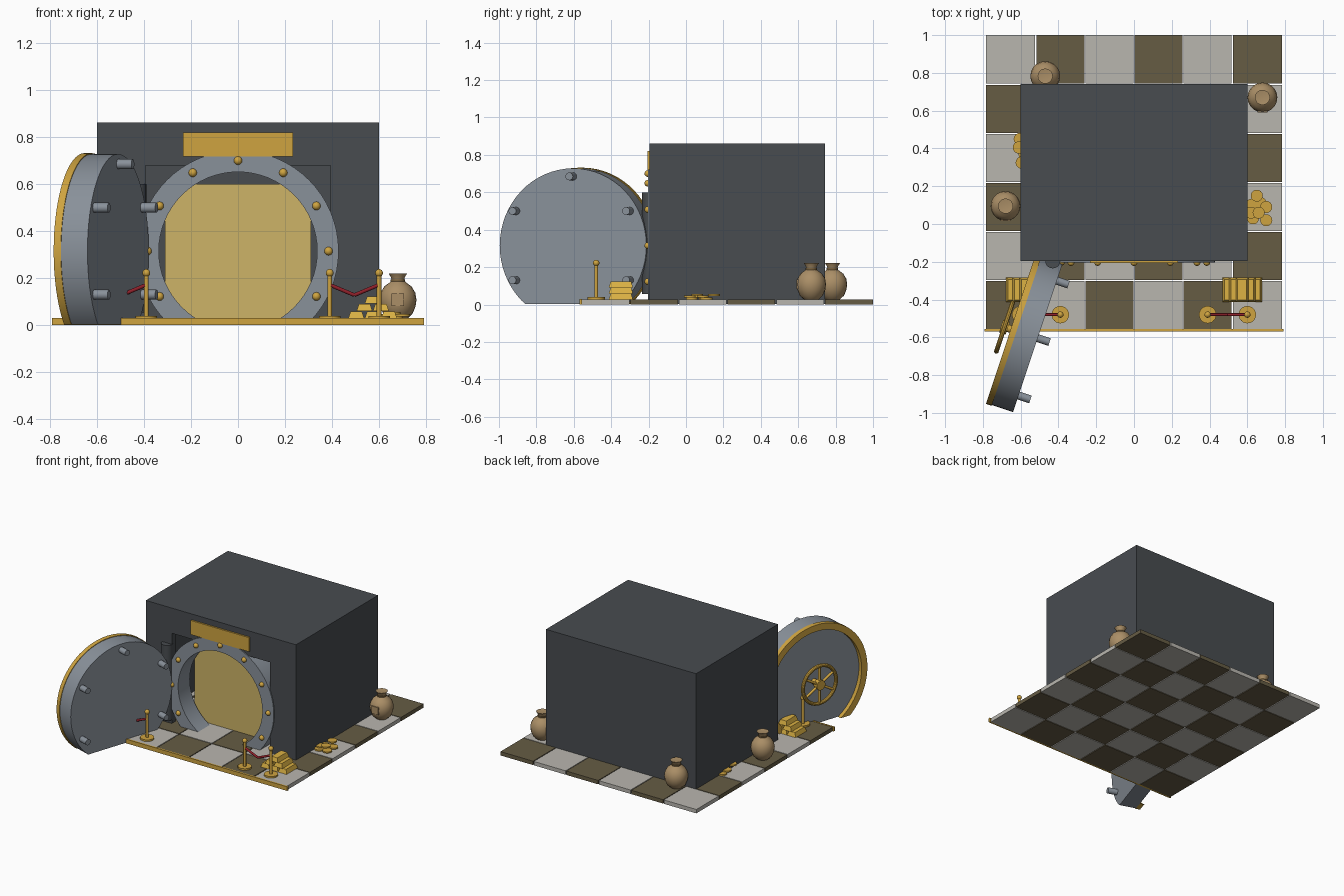
import bpy, bmesh, math
from mathutils import Matrix, Vector

if "Cube" in bpy.data.objects:
    bpy.data.objects.remove(bpy.data.objects["Cube"])


def material(name, hexcol):
    lin = []
    for i in (0, 2, 4):
        c = int(hexcol[i:i + 2], 16) / 255
        lin.append(c / 12.92 if c < 0.04045 else ((c + 0.055) / 1.055) ** 2.4)
    m = bpy.data.materials.new(name)
    m.diffuse_color = (*lin, 1)
    m.use_nodes = True
    m.node_tree.nodes["Principled BSDF"].inputs["Base Color"].default_value = m.diffuse_color
    return m


DARK = material("dark_steel", "484c50")
SILVER = material("silver_steel", "89919a")
GOLD = material("gold", "cfa440")
BRIGHT = material("bright_gold", "dcb244")
GLOW = material("pale_gold", "cdb367")
LIGHT = material("light_tile", "b9b6af")
BROWN = material("dark_tile", "665c44")
TAN = material("sack_cloth", "ab8f67")
ROPE = material("sack_tie", "7c643f")
RED = material("red_rope", "90202a")


def finish(name, bm, mat, smooth=False, floor_cut=False):
    if floor_cut:  # trim whatever would sink below the ground
        r = bmesh.ops.bisect_plane(bm, geom=bm.verts[:] + bm.edges[:] + bm.faces[:], dist=1e-5,
                                   plane_co=(0, 0, 0.003), plane_no=(0, 0, -1), clear_outer=True)
        cut = [e for e in r["geom_cut"] if isinstance(e, bmesh.types.BMEdge)]
        if cut:
            bmesh.ops.holes_fill(bm, edges=cut, sides=0)
    bmesh.ops.recalc_face_normals(bm, faces=bm.faces[:])
    me = bpy.data.meshes.new(name)
    bm.to_mesh(me)
    bm.free()
    me.materials.append(mat)
    ob = bpy.data.objects.new(name, me)
    bpy.context.collection.objects.link(ob)
    if smooth:
        bpy.ops.object.select_all(action='DESELECT')
        ob.select_set(True)
        bpy.context.view_layer.objects.active = ob
        bpy.ops.object.shade_smooth_by_angle(angle=math.radians(35))
    return ob


def add_box(bm, lo, hi, taper=(1, 1)):
    lo, hi = Vector(lo), Vector(hi)
    m = Matrix.Translation((lo + hi) / 2) @ Matrix.Diagonal((*(hi - lo), 1))
    vs = bmesh.ops.create_cube(bm, size=1)["verts"]
    for v in vs:
        if v.co.z > 0:
            v.co.x *= taper[0]
            v.co.y *= taper[1]
        v.co = m @ v.co


def box(name, lo, hi, mat):
    bm = bmesh.new()
    add_box(bm, lo, hi)
    return finish(name, bm, mat)


def add_lathe(bm, profile, m=Matrix(), n=32):
    part = bmesh.new()
    vs = [part.verts.new((r, 0, z)) for r, z in profile]
    es = [part.edges.new(p) for p in zip(vs, vs[1:])]
    bmesh.ops.spin(part, geom=vs + es, cent=(0, 0, 0), axis=(0, 0, 1), angle=math.tau, steps=n)
    bmesh.ops.remove_doubles(part, verts=part.verts[:], dist=1e-5)
    part.transform(m)
    me = bpy.data.meshes.new("tmp")
    part.to_mesh(me)
    part.free()
    bm.from_mesh(me)
    bpy.data.meshes.remove(me)


def cyl(r, z0, z1):
    return [(0, z0), (r, z0), (r, z1), (0, z1)]


def tube(r0, r1, z0, z1):
    return [(r0, z0), (r1, z0), (r1, z1), (r0, z1), (r0, z0)]


def add_ball(bm, c, r):
    bmesh.ops.create_uvsphere(bm, u_segments=14, v_segments=8, radius=r, matrix=Matrix.Translation(c))


def add_rod(bm, a, b, r, n=12):
    a, b = Vector(a), Vector(b)
    m = Matrix.Translation(a) @ (b - a).to_track_quat('Z', 'Y').to_matrix().to_4x4()
    add_lathe(bm, cyl(r, 0, (b - a).length), m, n)


# Checkered floor with a gold front edge
S = 0.26
for parity, name, mat in ((0, "light_tiles", LIGHT), (1, "dark_tiles", BROWN)):
    bm = bmesh.new()
    for i in range(6):
        for j in range(6):
            if (i + j) % 2 == parity:
                x, y = -0.78 + j * S, 1.0 - i * S
                add_box(bm, (x + (0.003 if j else -0.003), y - S + 0.003, 0),
                        (x + S - (0.003 if j < 5 else -0.003), y - (0.003 if i else 0), 0.028))
    finish(name, bm, mat)
box("floor_trim", (-0.792, -0.569, 0), (0.792, -0.557, 0.03), GOLD)

# Vault room: hollow block with a rectangular doorway
room = box("vault_room", (-0.6, -0.195, 0.004), (0.6, 0.742, 0.862), DARK)
bm = bmesh.new()
add_box(bm, (-0.56, -0.155, -0.1), (0.56, 0.70, 0.82))
inner = finish("room_cutter", bm, DARK)
opening = box("doorway_cutter", (-0.393, -0.3, -0.1), (0.393, -0.1, 0.68), DARK)
for cutter in (inner, opening):
    cutter.hide_render = True
    cutter.hide_viewport = True
    mod = room.modifiers.new("cut", 'BOOLEAN')
    mod.operation = 'DIFFERENCE'
    mod.solver = 'EXACT'
    mod.object = cutter

box("glow_panel", (-0.31, -0.055, 0.03), (0.31, -0.04, 0.6), GLOW)
box("sign_plate", (-0.233, -0.207, 0.718), (0.233, -0.193, 0.82), GOLD)

# Round door frame with studs
CZ = 0.315
to_y = Matrix.Translation((0, 0, CZ)) @ Matrix.Rotation(math.pi / 2, 4, 'X')  # local z -> -y
bm = bmesh.new()
add_lathe(bm, tube(0.337, 0.428, 0.07, 0.203), to_y, 64)
finish("door_frame_ring", bm, SILVER, True, True)
bm = bmesh.new()
for k in range(12):
    a = k * math.tau / 12
    p = (0.385 * math.cos(a), -0.204, CZ + 0.385 * math.sin(a))
    if p[2] > 0:
        add_ball(bm, p, 0.018)
finish("frame_studs", bm, GOLD, True)

# Hinge post
bm = bmesh.new()
add_lathe(bm, cyl(0.04, 0.055, 0.6), Matrix.Translation((-0.43, -0.195, 0)), 20)
finish("hinge_post", bm, DARK, True)

# Open door: local z is the inner face normal, local x runs along the width
nrm = Vector((0.949, -0.316, 0)).normalized()
side = Vector((0.316, 0.949, 0)).normalized()
up = Vector((0, 0, 1))
D = Matrix((side, up, nrm)).transposed().to_4x4()
D.translation = (-0.51, -0.604, CZ)
bm = bmesh.new()
add_lathe(bm, cyl(0.413, -0.12, 0), D, 64)
finish("door_disc", bm, SILVER, True, True)
bm = bmesh.new()
add_lathe(bm, tube(0.37, 0.417, -0.15, -0.118), D, 64)
finish("door_rim", bm, GOLD, True, True)
bm = bmesh.new()
for k in range(6):
    a = math.pi / 2 + k * math.tau / 6
    if k != 3:
        m = D @ Matrix.Translation((0.37 * math.cos(a), 0.37 * math.sin(a), 0))
        add_lathe(bm, cyl(0.021, -0.01, 0.066), m, 16)
finish("locking_bolts", bm, SILVER, True)

# Spoked hand wheel on the outer face
bm = bmesh.new()
W = -0.185
add_lathe(bm, [(0.135 + 0.013 * math.cos(t * math.tau / 10), W + 0.013 * math.sin(t * math.tau / 10))
               for t in range(11)], D, 40)
add_lathe(bm, cyl(0.035, W - 0.018, W + 0.018), D, 20)
add_lathe(bm, cyl(0.02, W, -0.115), D, 16)
for k in range(6):
    a = k * math.tau / 6 + math.pi / 6
    add_rod(bm, D @ Vector((0, 0, W)), D @ Vector((0.135 * math.cos(a), 0.135 * math.sin(a), W)), 0.009)
finish("hand_wheel", bm, GOLD, True)

# Rope barriers and gold bar stacks on both sides
for s, tag in ((1, "right"), (-1, "left")):
    bm = bmesh.new()
    for x in (0.39, 0.6):
        m = Matrix.Translation((s * x, -0.48, 0))
        add_lathe(bm, cyl(0.046, 0.027, 0.04), m, 24)
        add_lathe(bm, cyl(0.01, 0.035, 0.22), m, 12)
        add_ball(bm, (s * x, -0.48, 0.222), 0.017)
    finish("barrier_posts_" + tag, bm, GOLD, True)
    bm = bmesh.new()
    for x in (0.39, 0.6):
        add_rod(bm, (s * x, -0.48, 0.172), (s * 0.495, -0.48, 0.128), 0.008)
    finish("barrier_rope_" + tag, bm, RED, True)
    bm = bmesh.new()
    for row in range(3):
        for k in range(3 - row):
            x = s * 0.573 + (k - (2 - row) / 2) * 0.07
            z = 0.028 + row * 0.032
            add_box(bm, (x - 0.034, -0.412, z), (x + 0.034, -0.284, z + 0.031), (0.7, 0.86))
    finish("gold_bars_" + tag, bm, BRIGHT)

# Coin piles along the walls
piles = {"right": [(0.63, 0.03), (0.70, 0.02), (0.66, 0.06), (0.62, 0.10), (0.70, 0.09),
                   (0.65, 0.15), (0.67, 0.11), (0.62, 0.06)],
         "left": [(-0.605, 0.45), (-0.61, 0.405), (-0.595, 0.325), (-0.58, 0.37)]}
for tag, spots in piles.items():
    bm = bmesh.new()
    for k, (x, y) in enumerate(spots):
        z = 0.028 + 0.009 * (k % 3)
        add_lathe(bm, cyl(0.032, z, z + 0.01), Matrix.Translation((x, y, 0)), 14)
    finish("coins_" + tag, bm, GOLD, True)

# Tied money sacks with a square front patch
body = [(0, 0.028), (0.04, 0.028), (0.062, 0.048), (0.075, 0.08), (0.079, 0.108), (0.074, 0.138),
        (0.058, 0.165), (0.036, 0.181), (0.026, 0.19), (0.03, 0.205), (0.04, 0.221), (0, 0.215)]
for k, (x, y) in enumerate(((0.68, 0.67), (-0.47, 0.783), (-0.68, 0.095))):
    m = Matrix.Translation((x, y, 0))
    bm = bmesh.new()
    add_lathe(bm, body, m, 20)
    add_box(bm, (x - 0.027, y - 0.08, 0.082), (x + 0.027, y - 0.06, 0.135))
    finish(f"sack_{k + 1}", bm, TAN, True)
    bm = bmesh.new()
    add_lathe(bm, tube(0.02, 0.031, 0.183, 0.194), m, 16)
    finish(f"sack_tie_{k + 1}", bm, ROPE, True)
